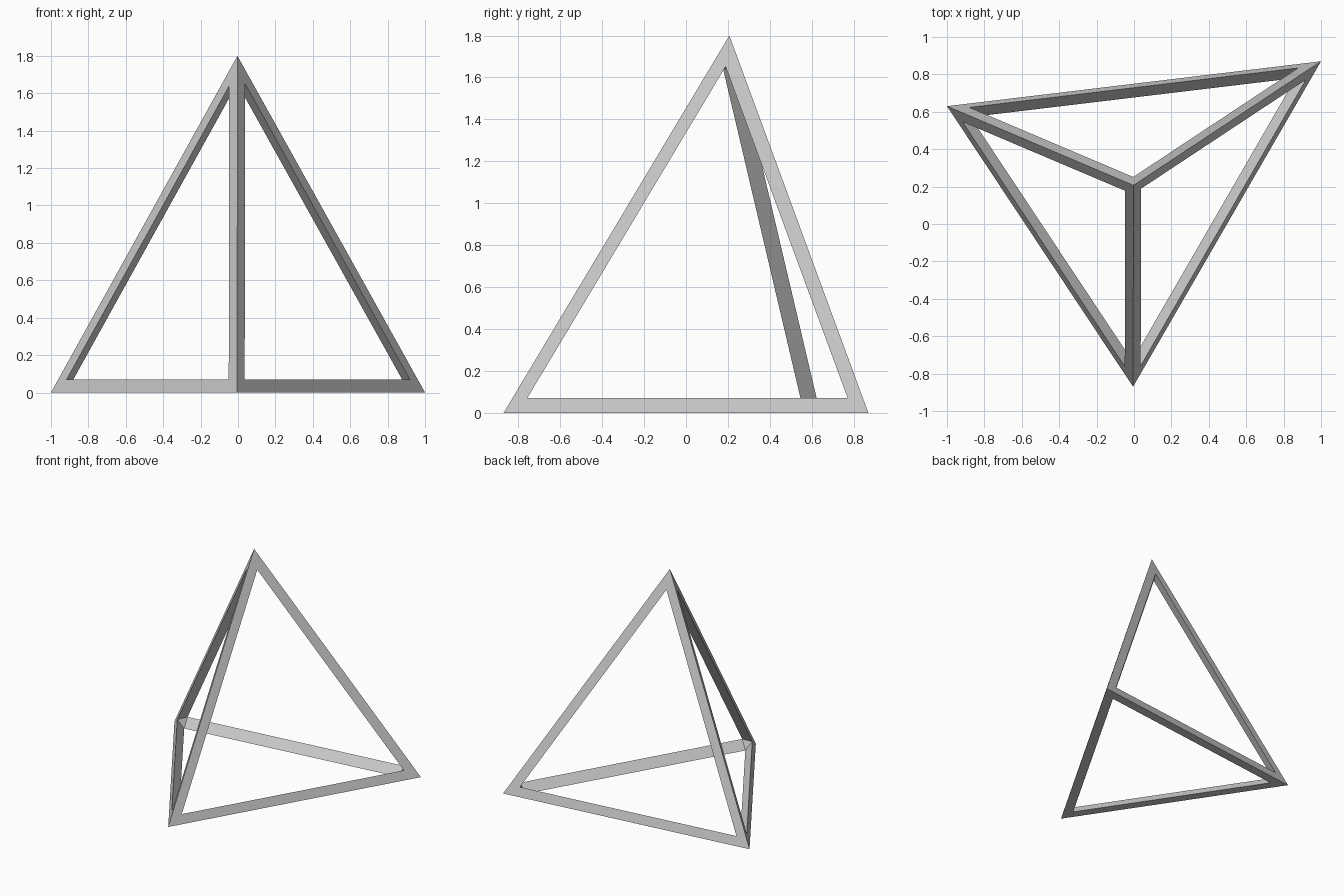
import bpy
import bmesh
from itertools import combinations
from mathutils import Vector

if "Cube" in bpy.data.objects:
    bpy.data.objects.remove(bpy.data.objects["Cube"])

BAR = 0.073  # width of the flat border around each triangular opening

corners = [Vector(c) for c in (
    (-1.0, 0.63, 0.0), (1.0, 0.87, 0.0), (-0.005, -0.87, 0.0), (-0.003, 0.207, 1.8))]

bm = bmesh.new()
outer = [bm.verts.new(c) for c in corners]


def inset_corner(i, j, k):
    """Corner i of face ijk, moved in-plane by an even border width."""
    u = (corners[j] - corners[i]).normalized()
    v = (corners[k] - corners[i]).normalized()
    return bm.verts.new(corners[i] + (u + v) * BAR / u.cross(v).length)


# Corners of the opening in each face, keyed by (opposite corner, corner)
inner = {}
for f in range(4):
    ids = [n for n in range(4) if n != f]
    for i in ids:
        inner[f, i] = inset_corner(i, *[n for n in ids if n != i])

# Three-sided bars: two flat outer borders and one inner face per edge
for a, b in combinations(range(4), 2):
    f, g = [n for n in range(4) if n not in (a, b)]
    for s in (f, g):
        bm.faces.new((outer[a], outer[b], inner[s, b], inner[s, a]))
    bm.faces.new((inner[f, a], inner[f, b], inner[g, b], inner[g, a]))

# Small inner triangle closing each joint
for i in range(4):
    bm.faces.new([inner[f, i] for f in range(4) if f != i])

bmesh.ops.recalc_face_normals(bm, faces=bm.faces[:])
mesh = bpy.data.meshes.new("tetrahedron_frame")
bm.to_mesh(mesh)
bm.free()
bpy.context.collection.objects.link(bpy.data.objects.new("tetrahedron_frame", mesh))
